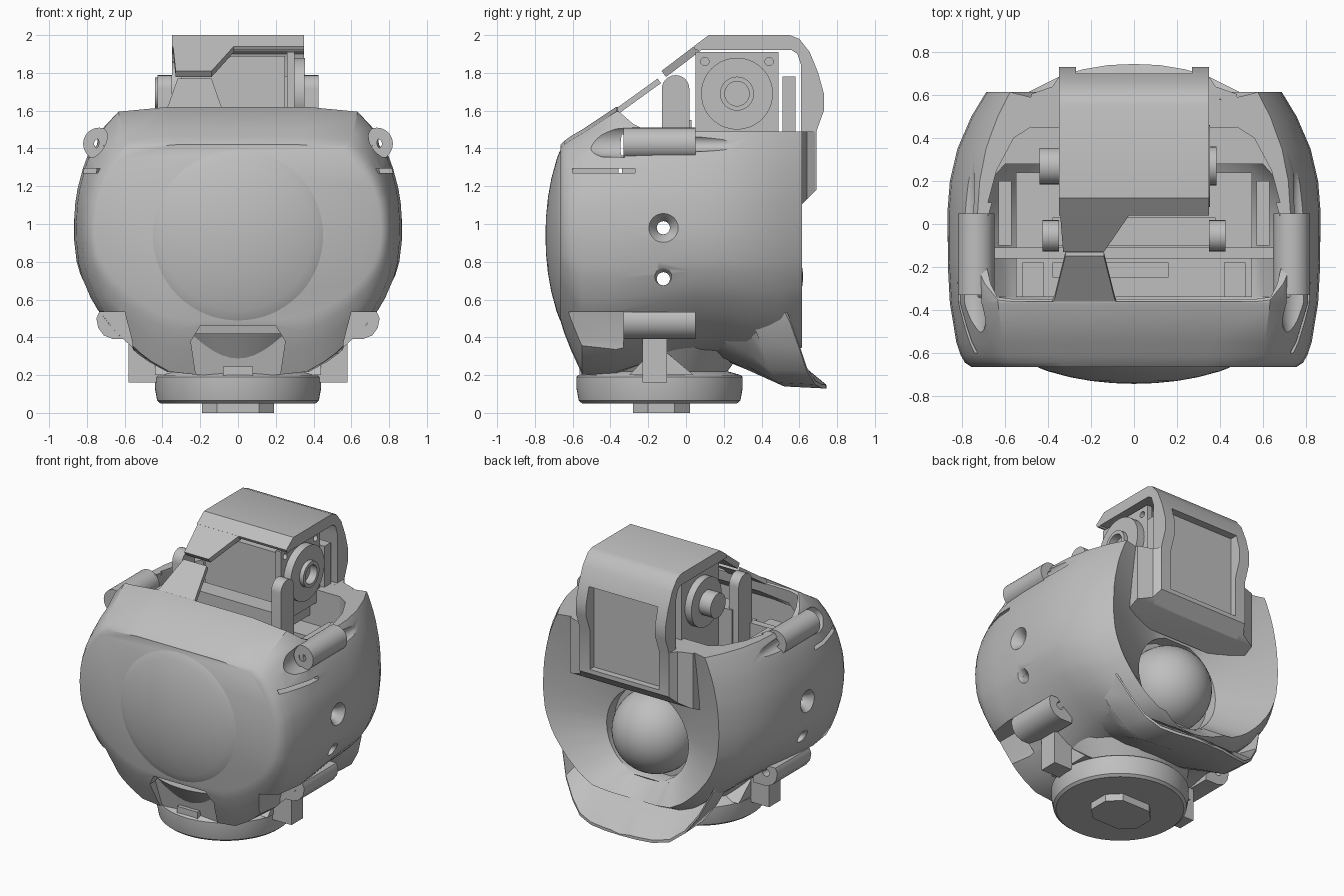
import bpy, bmesh, math
from mathutils import Vector, Matrix

old = bpy.data.objects.get("Cube")
if old:
    bpy.data.objects.remove(old, do_unlink=True)

grey = bpy.data.materials.new("plain grey")
grey.use_nodes = True
COLOUR = (0.52, 0.52, 0.52, 1)
grey.diffuse_color = COLOUR
for node in grey.node_tree.nodes:
    if node.type == 'BSDF_PRINCIPLED':
        node.inputs["Base Color"].default_value = COLOUR


def finish(name, bm):
    bmesh.ops.recalc_face_normals(bm, faces=bm.faces)
    mesh = bpy.data.meshes.new(name)
    bm.to_mesh(mesh)
    bm.free()
    mesh.materials.append(grey)
    ob = bpy.data.objects.new(name, mesh)
    bpy.context.collection.objects.link(ob)
    return ob


def loft(name, rings):
    """Skin closed rings of equal length and cap both ends."""
    bm = bmesh.new()
    loops = [[bm.verts.new(p) for p in ring] for ring in rings]
    n = len(loops[0])
    for a, b in zip(loops, loops[1:]):
        for i in range(n):
            j = (i + 1) % n
            bm.faces.new((a[i], a[j], b[j], b[i]))
    bm.faces.new(loops[0])
    bm.faces.new(loops[-1])
    return finish(name, bm)


PUT = {"x": lambda p, h: (h, p[0], p[1]), "y": lambda p, h: (p[0], h, p[1]), "z": lambda p, h: (p[0], p[1], h)}


def prism(name, pts, a, b, axis="x"):
    """Extrude a flat profile along one axis from a to b."""
    return loft(name, [[PUT[axis](p, h) for p in pts] for h in (a, b)])


def box(name, x0, x1, y0, y1, z0, z1):
    return prism(name, [(y0, z0), (y1, z0), (y1, z1), (y0, z1)], x0, x1)


def lathe(name, centre, axis, profile, n=40):
    """Turn (radius, distance) points about an axis through centre."""
    turn = Vector((0, 0, 1)).rotation_difference(Vector(axis)).to_matrix()
    rings = []
    for r, h in profile:
        rings.append([Vector(centre) + turn @ Vector((r * math.cos(t), r * math.sin(t), h))
                      for t in (math.tau * i / n for i in range(n))])
    return loft(name, rings)


def rod(name, centre, axis, r, length, n=32):
    return lathe(name, centre, axis, [(r, -length / 2), (r, length / 2)], n)


def ball(name, centre, size):
    bm = bmesh.new()
    m = Matrix.Translation(centre) @ Matrix.Diagonal((*size, 1))
    bmesh.ops.create_uvsphere(bm, u_segments=40, v_segments=24, radius=1, matrix=m)
    return finish(name, bm)


def slab(name, pts, p0, p1, thick):
    """Sloping plate: points are (x, fraction of the way from p0 to p1)."""
    a, b = Vector((0, *p0)), Vector((0, *p1))
    d = (b - a).normalized()
    n = Vector((0, -d.z, d.y)) * thick
    flat = [a.lerp(b, t) + Vector((x, 0, 0)) for x, t in pts]
    return loft(name, [flat, [p + n for p in flat]])


def cut(target, cutters):
    for c in cutters:
        mod = target.modifiers.new("cut", 'BOOLEAN')
        mod.operation = 'DIFFERENCE'
        mod.solver = 'EXACT'
        mod.object = c
        bpy.ops.object.select_all(action='DESELECT')
        bpy.context.view_layer.objects.active = target
        target.select_set(True)
        bpy.ops.object.modifier_apply(modifier=mod.name)
        bpy.data.objects.remove(c, do_unlink=True)


# Barrel cross-section, softened by cutting corners once
HALF = [(.71, 1), (.84, .81), (.93, .57), (.985, .3), (1, 0), (.975, -.27),
        (.89, -.5), (.75, -.71), (.59, -.88), (.4, -1)]
corners = HALF + [(-x, z) for x, z in reversed(HALF)]
outline = []
for p, q in zip(corners, corners[1:] + corners[:1]):
    for t in (.2, .8):
        outline.append((p[0] + (q[0] - p[0]) * t, p[1] + (q[1] - p[1]) * t))
MID = .95


def section(y, w, top, bottom):
    return [(x * w, y, MID + z * ((top - MID) if z > 0 else (MID - bottom))) for x, z in outline]


SHELL = [(-.665, .76, 1.42, .49), (-.645, .79, 1.44, .42), (-.61, .81, 1.465, .33),
         (-.55, .83, 1.5, .2), (-.37, .86, 1.62, .2), (-.15, .872, 1.62, .27),
         (.05, .872, 1.62, .32), (.2, .86, 1.62, .32), (.35, .825, 1.62, .3),
         (.5, .76, 1.62, .28), (.615, .69, 1.62, .34)]
rings = [section(*s) for s in SHELL]
# Rear funnel narrowing to the round socket
SOCKET = Vector((0, 0, .72))
for y in (.43, .34):
    rings.append([SOCKET + Vector((p[0], 0, p[2] - SOCKET.z)).normalized() * .32 + Vector((0, y, 0))
                  for p in rings[10]])
body = loft("body_shell", rings)


def ramp_cut():
    """Round cutter that cups the ramp running from the socket to the lip."""
    a, b = Vector((0, .435, .41)), Vector((0, .745, .14))
    d = (b - a).normalized()
    return rod("ramp_cut", (a + b) / 2 + Vector((0, -d.z, d.y)) * .45, d, .45, (b - a).length + .004, 64)


# Hollow, top opening, chin notch, ramp, screw holes and grooves
CHIN = [(-.2, .46), (.2, .46), (.25, .38), (.22, .18), (-.22, .18), (-.25, .38)]
REAR = [(.68, .1), (.64, .25), (.56, .4), (.42, .49)]
cutters = [loft("cavity", [section(*s) for s in (
    (-.56, .66, 1.38, .6), (-.36, .75, 1.52, .45), (-.34, .78, 1.7, .45), (.0, .79, 1.7, .5),
    (.15, .74, 1.7, .55), (.28, .62, 1.7, .6))]),
    prism("top_cut", [(-.36, 1.7), (-.36, 1.6), (-.28, 1.53), (-.2, 1.49), (1, 1.49), (1, 1.7)], -1, 1),
    prism("rear_pocket", REAR + [(-x, y) for x, y in reversed(REAR)], 1.24, 1.6, "z"),
    loft("chin_cut", [[(x, -.75, z) for x, z in CHIN], [(x, -.49 - .2 * z, z) for x, z in CHIN]]),
    ramp_cut()]
for s in (-1, 1):
    for z in (.71, .98):
        cutters.append(rod("screw_hole", (s * .8, -.12, z), (s, 0, 0), .035, .3, 20))
        cutters.append(lathe("countersink", (s * .865, -.12, z), (s, 0, 0),
                             [(.035, -.06), (.05, -.03), (.08, .005), (.1, .06)], 24))
    cutters.append(box("side_slit", s * .7, s * 1, -.6, -.27, 1.27, 1.295))
    cutters.append(ball("upper_groove", (s * .79, -.1, 1.43), (.06, .52, .05)))
    # Tapering relief in front of the upper lug
    cutters.append(lathe("lug_relief", (s * .77, -.325, 1.44), (0, -1, 0), [(.09, 0), (.085, .12), (.03, .32)]))
    cutters.append(ball("lower_groove", (s * .71, .25, .49), (.06, .26, .055)))
    # Corner notch in front of the lower lug
    cutters.append(prism("lower_notch", [(s * x, z) for x, z in (
        (.6, .535), (1, .535), (1, .1), (.54, .1), (.56, .38))], -.8, -.33, "y"))
cut(body, cutters)

# Domed front disc
lathe("front_dome", (0, -.664, .94), (0, -1, 0),
      [(.46, -.004), (.44, .007), (.4, .022), (.3, .049), (.2, .067), (.1, .077), (.01, .08)], 64)
ball("socket_ball", (0, .335, .72), (.285, .285, .285))

# Rear lip sweeping out of the shell under the socket
TIPS = [(0, .745, .13), (.12, .74, .13), (.24, .72, .13), (.35, .685, .15), (.44, .64, .22),
        (.52, .6, .34), (.58, .55, .48), (.61, .5, .58)]
lip_rings = []
for x, y, z in [(-x, y, z) for x, y, z in reversed(TIPS[1:])] + TIPS:
    front = .34 + .45 * x * x
    lip_rings.append([(x, .43, max(.4, z + .05)), (x, y, z + .02), (x, y, z), (x, y - .2, z + .01),
                      (x, .32, z + .1), (x, .05, front), (x, .05, front + .1)])
lip = loft("rear_lip", lip_rings)
cut(lip, [ramp_cut()])

# Side lugs with pin holes
LUG = [(.56, .535), (.735, .535), (.75, .5), (.74, .45), (.71, .41), (.66, .39), (.56, .39)]
for s, side in ((1, "left"), (-1, "right")):
    upper = rod(f"{side}_upper_lug", (s * .735, -.14, 1.425), (0, 1, 0), .085, .38)
    lower = prism(f"{side}_lower_lug", [(s * x, z) for x, z in LUG], -.33, .05, "y")
    for lug, x, z in ((upper, .735, 1.425), (lower, .66, .485)):
        cut(lug, [rod("pin_hole", (s * x, -.14, z), (0, 1, 0), .027, .6, 20)])
    box(f"{side}_base_wing", s * .36, s * .58, -.23, -.1, .16, .46)
    # Rounded posts beside the motor
    arc = [(-.055 + .073 * math.cos(t), 1.715 + .073 * math.sin(t))
           for t in (math.pi * i / 12 for i in range(13))]
    prism(f"{side}_post", arc + [(-.128, 1.2), (.018, 1.2)], s * .35, s * .425)
    box(f"{side}_inner_block", s * .42, s * .52, -.34, -.18, 1.1, 1.36)
    box(f"{side}_inner_rail", s * .57, s * .63, -.1, .2, 1.1, 1.43)

# Round base, neck and foot
lathe("base_ring", (0, -.14, 0), (0, 0, 1),
      [(.41, .05), (.428, .065), (.44, .13), (.44, .19), (.43, .2), (.36, .22), (.5, .42)], 64)
prism("neck_gusset", [(-.3, .2), (-.15, .36), (.04, .2)], -.44, .44)
FOOT = [(-.19, -.2), (-.11, -.28), (.11, -.28), (.19, -.2), (.19, -.06), (.11, .02), (-.11, .02), (-.19, -.06)]
prism("foot", FOOT, 0, .06, "z")
box("chin_tab", -.08, .08, -.565, -.52, .19, .245)

# Hood: roof and rear wall with a recessed window
hood = prism("hood", [(.12, 2), (.55, 2), (.6, 1.98), (.655, 1.91), (.7, 1.8), (.73, 1.69), (.73, 1.6),
                      (.69, 1.49), (.69, 1.18), (.61, 1.1), (.61, 1.84), (.59, 1.9), (.56, 1.92), (.05, 1.92),
                      (.04, 1.94)], -.35, .35)
cut(hood, [box("window_cut", -.27, .27, .645, .9, 1.21, 1.8)])
# Flared brow joining the hood to the shell, sloping in to the socket
FLARE = [(.35, .685), (.38, .64), (.48, .605), (.48, .45)]
flare = prism("hood_flare", FLARE + [(-x, y) for x, y in reversed(FLARE)], .98, 1.49, "z")
cut(flare, [prism("brow_cut", [(.4, 1.005), (.61, 1.1), (.69, 1.18), (.8, 1.29), (.8, .9), (.4, .9)], -1, 1),
            box("window_cut", -.27, .27, .645, .9, 1.21, 1.8)])
slab("hood_visor", [(-.35, 0), (.35, 0), (.35, .3), (-.02, .3), (-.14, 1), (-.33, 1)], (.12, 2), (-.13, 1.81), .04)
slab("front_tab", [(-.4, 0), (-.07, 0), (-.09, .2), (-.14, 1), (-.32, 1), (-.37, .2)], (-.4, 1.59), (-.15, 1.77), -.03)

# Motor and its output discs
box("motor_body", -.3, .25, .06, .48, 1.3, 1.89)
plate = box("motor_plate", .26, .3, .05, .49, 1.4, 1.91)
cut(plate, [rod("plate_hole", (.28, y, 1.86), (1, 0, 0), .022, .2, 16) for y in (.1, .44)])
horn = rod("motor_horn", (.325, .27, 1.69), (1, 0, 0), .19, .06, 40)
hub = rod("motor_hub", (.36, .27, 1.69), (1, 0, 0), .09, .05)
for part in (horn, hub):
    cut(part, [rod("hub_bore", (.39, .27, 1.69), (1, 0, 0), .065, .12)])
rod("right_horn", (-.325, .27, 1.69), (1, 0, 0), .17, .05, 40)
rod("right_hub", (-.39, .27, 1.69), (1, 0, 0), .085, .1)
box("rear_bracket", .24, .32, .51, .58, 1.4, 1.78)

# Frame inside the shell
box("post_bridge", -.38, .38, -.1, .03, 1.2, 1.55)
box("cross_bar", -.66, .66, -.16, -.11, 1.25, 1.42)
box("inner_plate", -.38, .16, -.25, -.18, 1.05, 1.38)
box("inner_tray", -.55, .55, -.34, .24, 1.08, 1.16)

# Smooth round surfaces, keep edges crisp
bpy.ops.object.select_all(action='DESELECT')
for ob in bpy.context.scene.objects:
    if ob.type == 'MESH':
        ob.select_set(True)
        bpy.context.view_layer.objects.active = ob
bpy.ops.object.shade_smooth_by_angle(angle=math.radians(35))
